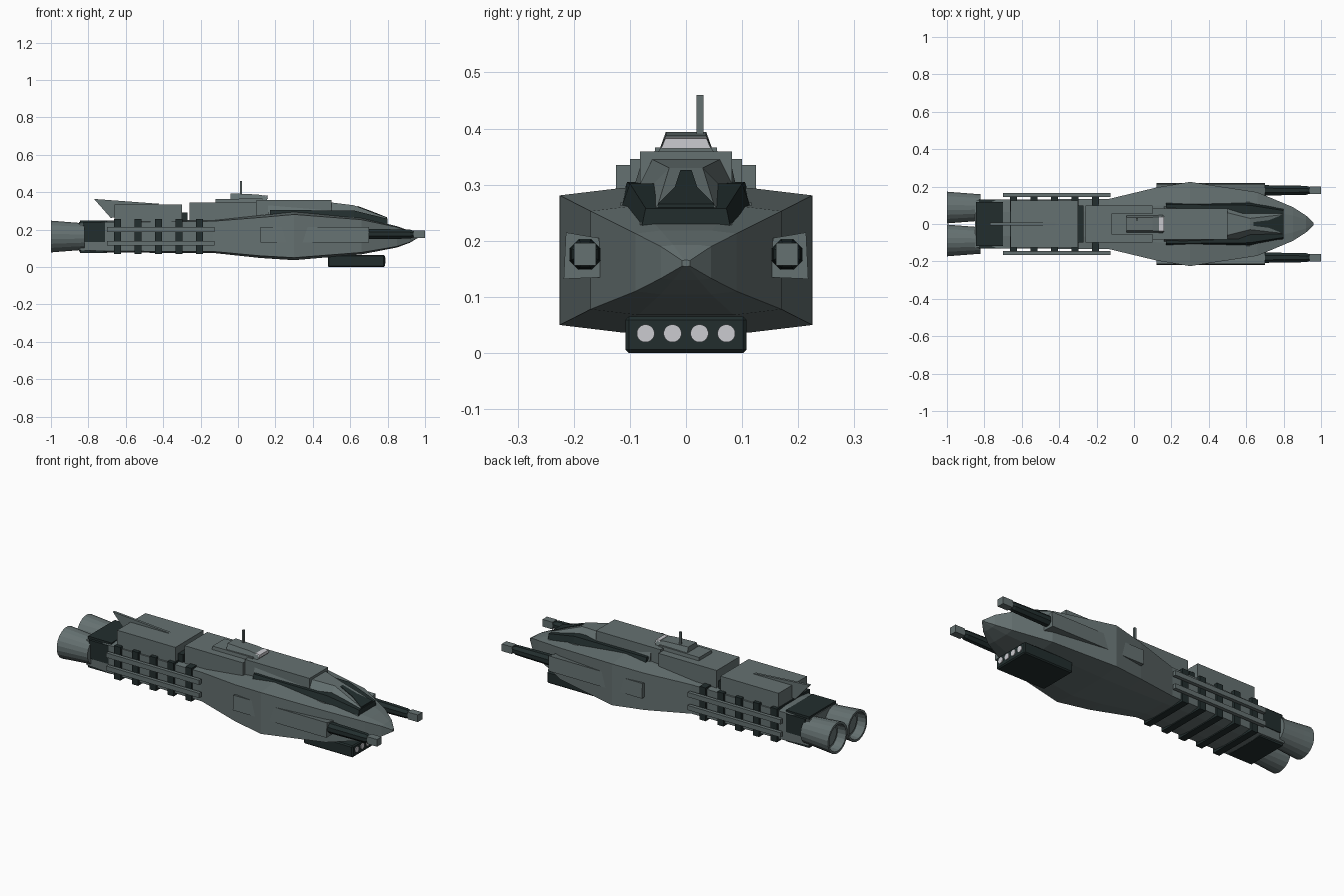
import bpy, bmesh, math
from mathutils import Matrix, Vector

if "Cube" in bpy.data.objects:
    bpy.data.objects.remove(bpy.data.objects["Cube"])


def material(name, rgb):
    m = bpy.data.materials.new(name)
    m.diffuse_color = (*rgb, 1)
    m.use_nodes = True
    m.node_tree.nodes["Principled BSDF"].inputs["Base Color"].default_value = m.diffuse_color
    return m


GREY = material("hull grey", (0.13, 0.165, 0.165))
DARK = material("dark plating", (0.016, 0.027, 0.027))
PALE = material("pale glass", (0.6, 0.6, 0.63))


def finish(name, bm, mat):
    bmesh.ops.recalc_face_normals(bm, faces=bm.faces)
    me = bpy.data.meshes.new(name)
    bm.to_mesh(me)
    bm.free()
    me.materials.append(mat)
    ob = bpy.data.objects.new(name, me)
    bpy.context.collection.objects.link(ob)
    return ob


def loft(name, mat, rings):
    """Skin closed rings of equal point count, with capped ends."""
    bm = bmesh.new()
    vs = [[bm.verts.new(p) for p in r] for r in rings]
    n = len(rings[0])
    for a, b in zip(vs, vs[1:]):
        for i in range(n):
            j = (i + 1) % n
            bm.faces.new((a[i], a[j], b[j], b[i]))
    bm.faces.new(vs[0])
    bm.faces.new(vs[-1])
    return finish(name, bm, mat)


def trapezoid(x, low, high, z0, z1):
    return [(x, -low, z0), (x, low, z0), (x, high, z1), (x, -high, z1)]


def box(name, mat, x0, x1, y0, y1, z0, z1, bevel=0):
    bm = bmesh.new()
    bmesh.ops.create_cube(bm, size=1)
    for v in bm.verts:
        v.co = Vector(((x0 + x1) / 2 + v.co.x * (x1 - x0),
                       (y0 + y1) / 2 + v.co.y * (y1 - y0),
                       (z0 + z1) / 2 + v.co.z * (z1 - z0)))
    if bevel:
        bmesh.ops.bevel(bm, geom=bm.edges[:], offset=bevel, segments=1, affect='EDGES')
    return finish(name, bm, mat)


def tube(name, mat, profile, y, z, sides=20):
    """Ring profile of (x, radius) around an axis along x."""
    return loft(name, mat, [[(x, y + r * math.cos(2 * math.pi * (i + .5) / sides),
                              z + r * math.sin(2 * math.pi * (i + .5) / sides))
                             for i in range(sides)] for x, r in profile])


# main hull
def hull_ring(x, w, lo, hi):
    c = w * .06
    return [(x, w, lo), (x, w, hi), (x, w * .5, hi + c), (x, -w * .5, hi + c),
            (x, -w, hi), (x, -w, lo), (x, -w * .5, lo - c), (x, w * .5, lo - c)]


loft("hull", GREY, [hull_ring(*s) for s in [
    (-.85, .125, .09, .232), (-.7, .13, .085, .24), (-.13, .135, .083, .245),
    (.12, .195, .06, .265), (.3, .225, .05, .281), (.66, .17, .078, .253),
    (.85, .09, .11, .213), (.92, .045, .133, .19), (.96, .007, .155, .165)]])

# dark tail block
box("tail_plating", DARK, -.845, -.70, -.118, .118, .076, .25)
box("tail_side_plating", DARK, -.83, -.71, -.132, .132, .135, .238)

# ribs around the rear hull
for i in range(5):
    x = -.645 + .11 * i
    box(f"rib_{i + 1}", DARK, x - .019, x + .019, -.146, .146, .07, .256)

for s, side in ((1, "left"), (-1, "right")):
    # side rails
    for z, lev in ((.2, "upper"), (.127, "lower")):
        box(f"{lev}_rail_{side}", GREY, -.7, -.125, s * .155 - .01, s * .155 + .01,
            z - .013, z + .013)
    # hollow engine nozzles
    ob = tube(f"engine_{side}", GREY,
              [(-.82, .072), (-.85, .074), (-.94, .081), (-1, .086), (-1, .074), (-.95, .07)],
              s * .088, .163, 20)
    tube(f"engine_liner_{side}", DARK, [(-.992, .0735), (-.948, .0695), (-.948, .05), (-.946, .05)][1:],
         s * .088, .163, 20)
    tube(f"engine_disc_{side}", GREY, [(-.94, .056), (-.955, .056)], s * .088, .163, 20)
    # guns with housing, barrel and muzzle
    yc = s * .18
    loft(f"gun_housing_{side}", GREY, [
        [(x, yc - s * .03, .135), (x, yc + s * .038, .132),
         (x, yc + s * .034, .215), (x, yc - s * .025, .205)] for x in (.12, .7)])
    tube(f"gun_barrel_{side}", DARK, [(.68, .03), (.82, .028), (.92, .026), (.945, .017)],
         yc, .176, 8)
    box(f"muzzle_{side}", GREY, .938, 1, yc - .02, yc + .02, .156, .196)

# dorsal cargo blocks
box("rear_deck_block", GREY, -.66, -.3, -.125, .125, .24, .335)
box("deck_step", DARK, -.3, -.27, -.1, .1, .24, .292)
box("middle_deck_block", GREY, -.26, .1, -.1, .1, .24, .346)
box("forward_deck_block", GREY, .1, .5, -.082, .082, .25, .359)

# tail fin
loft("tail_fin", GREY, [[(-.77, y, .364), (-.68, y, .262), (-.5, y, .3), (-.42, y, .338)]
                        for y in (-.007, .007)])

# forward sloped armour, dark skirt and its centre panel
loft("armour_skirt", DARK, [trapezoid(.17, .122, .105, .25, .305),
                            trapezoid(.62, .124, .1, .235, .302),
                            trapezoid(.8, .08, .072, .22, .258)])
loft("armour_slope", GREY, [trapezoid(.16, .1, .082, .25, .33),
                            trapezoid(.5, .108, .06, .25, .345),
                            trapezoid(.62, .108, .03, .25, .33),
                            trapezoid(.795, .085, .05, .225, .264)])
loft("armour_lower_edge", GREY, [trapezoid(.2, .126, .122, .24, .268),
                                 trapezoid(.62, .122, .116, .235, .268)])
loft("armour_panel", DARK, [trapezoid(.64, .01, .01, .318, .326),
                            trapezoid(.72, .02, .02, .287, .296),
                            trapezoid(.797, .05, .05, .259, .266)])

# bridge with window and antenna
loft("bridge_base", GREY, [trapezoid(-.12, .058, .055, .34, .364),
                           trapezoid(.13, .058, .055, .34, .366)])
loft("bridge", GREY, [trapezoid(-.04, .05, .036, .355, .394),
                      trapezoid(.1, .05, .036, .355, .388),
                      trapezoid(.155, .05, .038, .357, .38)])
loft("bridge_window", PALE, [trapezoid(.135, .044, .037, .365, .385),
                             trapezoid(.161, .044, .037, .365, .382)])
box("antenna", GREY, .01, .022, .019, .031, .37, .46)

# missile pod under the nose
box("missile_pod", DARK, .48, .785, -.108, .108, 0, .065, .006)
for i in range(4):
    tube(f"missile_cap_{i + 1}", PALE, [(.78, .016), (.789, .016)], -.072 + .048 * i, .035, 16)
